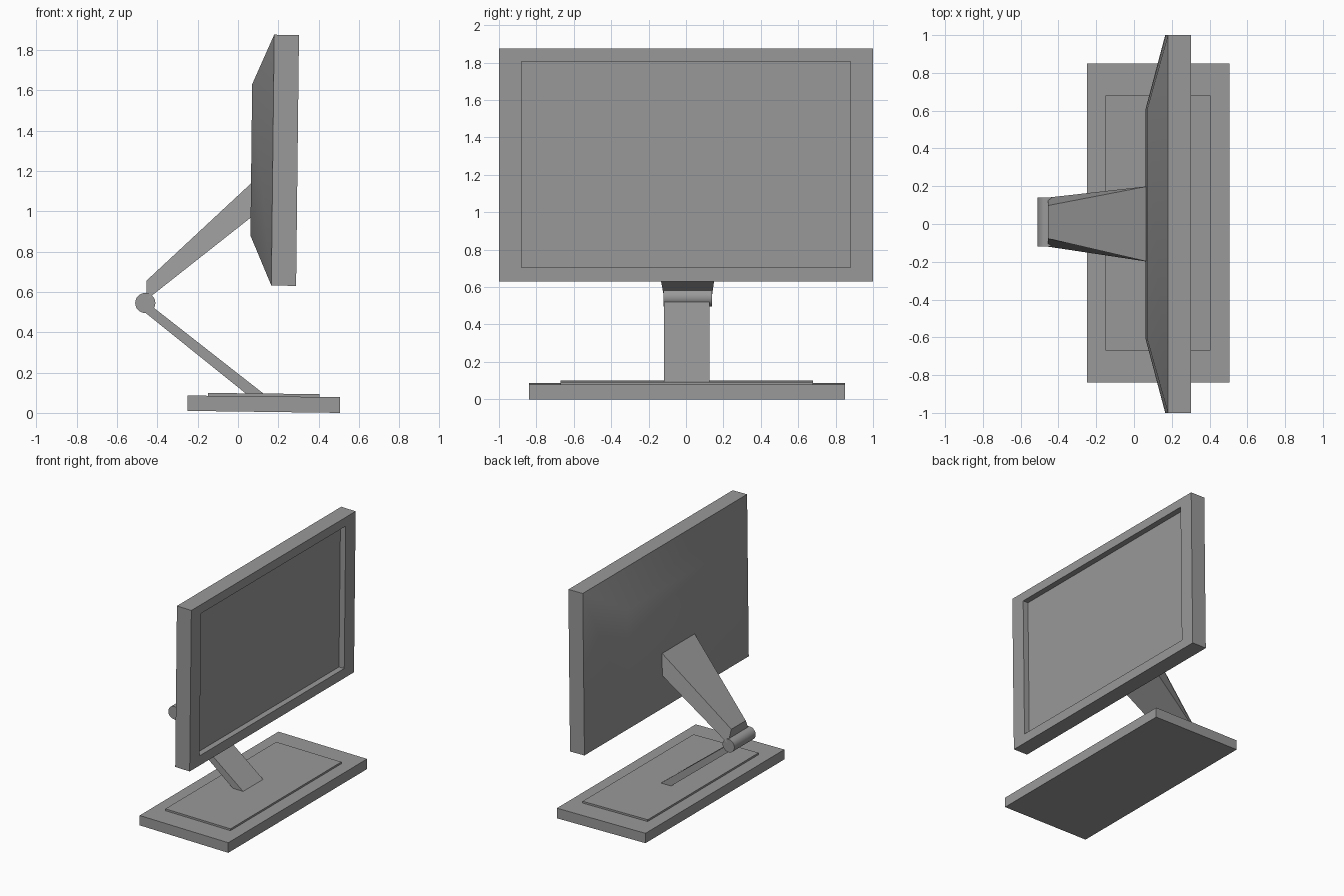
import bpy, bmesh, math
from mathutils import Vector

cube = bpy.data.objects.get("Cube")
if cube:
    bpy.data.objects.remove(cube, do_unlink=True)

# One plain grey for the whole model
GREY = (0.32, 0.32, 0.32, 1)
mat = bpy.data.materials.new("plain grey")
mat.use_nodes = True
mat.diffuse_color = GREY
mat.node_tree.nodes["Principled BSDF"].inputs["Base Color"].default_value = GREY


def loft(name, rings):
    """Join equal-sized rings of points into a closed, capped solid."""
    bm = bmesh.new()
    loops = [[bm.verts.new(p) for p in ring] for ring in rings]
    n = len(loops[0])
    for a, b in zip(loops, loops[1:]):
        for i in range(n):
            j = (i + 1) % n
            bm.faces.new((a[i], a[j], b[j], b[i]))
    bm.faces.new(loops[0][::-1])
    bm.faces.new(loops[-1])
    bmesh.ops.recalc_face_normals(bm, faces=bm.faces)
    mesh = bpy.data.meshes.new(name)
    bm.to_mesh(mesh)
    bm.free()
    mesh.materials.append(mat)
    obj = bpy.data.objects.new(name, mesh)
    bpy.context.collection.objects.link(obj)
    return obj


def prism(name, profile, y0, y1):
    """Extrude an (x, z) profile along y."""
    return loft(name, [[(x, y, z) for x, z in profile] for y in (y0, y1)])


def screen_ring(x, half_y, z0, z1, lean=0.0115):
    """Upright rectangle, leaning slightly with height."""
    corners = [(-half_y, z0), (half_y, z0), (half_y, z1), (-half_y, z1)]
    return [(x + lean * z, y, z) for y, z in corners]


# Base slab and raised plate, both tilted a touch
prism("base", [(-0.25, 0.01), (-0.25, 0.086), (0.505, 0.078), (0.505, 0)], -0.84, 0.85)
prism("base_plate", [(-0.15, 0.06), (-0.15, 0.099), (0.405, 0.093), (0.405, 0.06)],
      -0.67, 0.68)

# Lower arm from base to hinge
prism("lower_arm", [(0.065, 0.075), (0.153, 0.075), (-0.435, 0.535), (-0.48, 0.513)],
      -0.118, 0.126)

# Hinge barrel
steps = 32
barrel = [(-0.46 + 0.05 * math.cos(math.tau * i / steps),
           0.545 + 0.05 * math.sin(math.tau * i / steps)) for i in range(steps)]
hinge = prism("hinge", barrel, -0.12, 0.14)

# Upper arm widens toward the monitor
upper_start = [(-0.455, -0.12, 0.56), (-0.455, 0.14, 0.56),
               (-0.455, 0.098, 0.655), (-0.455, -0.077, 0.655)]
upper_end = [(0.075, -0.2, 0.978), (0.075, 0.2, 0.978),
             (0.075, 0.2, 1.148), (0.075, -0.2, 1.148)]
loft("upper_arm", [upper_start, upper_end])

# Monitor: domed back, rim, bezel and recessed screen
monitor = loft("monitor", [
    screen_ring(0.0515, 0.61, 0.88, 1.63),
    screen_ring(0.158, 1.0, 0.632, 1.876),
    screen_ring(0.281, 1.0, 0.63, 1.874),
    screen_ring(0.281, 0.88, 0.705, 1.805),
    screen_ring(0.236, 0.88, 0.705, 1.805),
])

# Smooth the rounded parts, keeping edges crisp
for obj in (hinge, monitor):
    bpy.ops.object.select_all(action="DESELECT")
    obj.select_set(True)
    bpy.context.view_layer.objects.active = obj
    bpy.ops.object.shade_smooth_by_angle(angle=math.radians(30))
